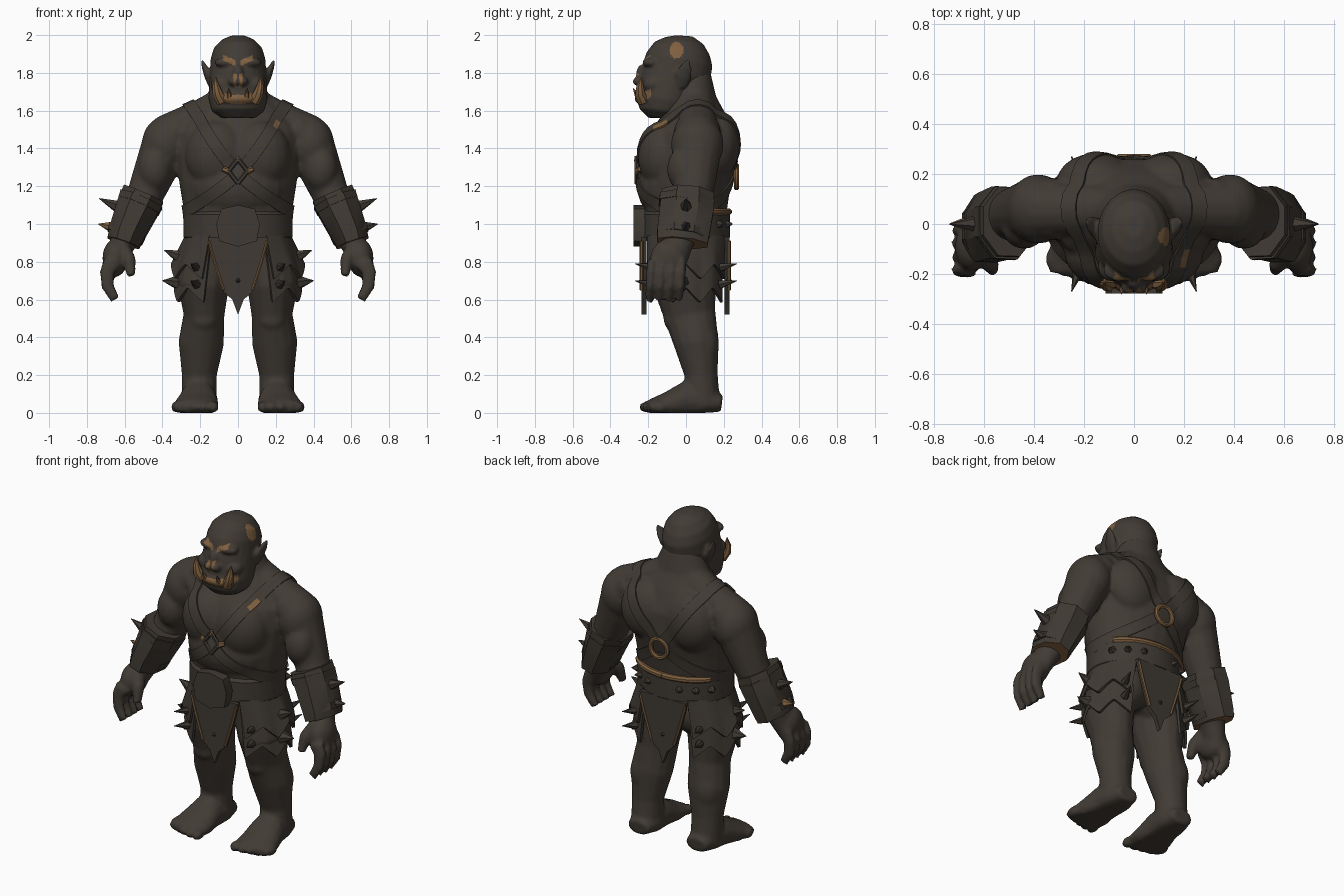
import bpy, bmesh
from math import sin, cos, pi
from mathutils import Vector, Matrix
from mathutils.bvhtree import BVHTree

cube = bpy.data.objects.get("Cube")
if cube:
    bpy.data.objects.remove(cube)

X, Y, Z = Vector((1, 0, 0)), Vector((0, 1, 0)), Vector((0, 0, 1))


def material(name, colour):
    mat = bpy.data.materials.new(name)
    mat.use_nodes = True
    mat.diffuse_color = (*colour, 1)
    shader = mat.node_tree.nodes["Principled BSDF"]
    shader.inputs["Base Color"].default_value = (*colour, 1)
    shader.inputs["Roughness"].default_value = 0.9
    return mat


skin = material("dark skin", (.054, .044, .035))
leather = material("dark leather", (.051, .042, .033))
tan = material("tan", (.21, .115, .05))


def signs(xs):
    """Both sides for a part wholly on the left, one for a central part."""
    return (1, -1) if min(xs) > -1e-6 and max(xs) > 1e-6 else (1,)


def ball(bm, centre, radii):
    for s in signs([centre[0]]):
        place = Matrix.Translation((centre[0] * s, centre[1], centre[2]))
        size = Matrix.Diagonal((*radii, 1))
        bmesh.ops.create_uvsphere(bm, u_segments=20, v_segments=14, radius=1, matrix=place @ size)


def tube(bm, path, sides=14, ref=X):
    """Loft elliptical rings (x, y, z, radius along ref, other radius)."""
    points = [Vector(p[:3]) for p in path]
    for s in signs([p.x for p in points]):
        rings = []
        for i, (centre, p) in enumerate(zip(points, path)):
            t = (points[min(i + 1, len(path) - 1)] - points[max(i - 1, 0)]).normalized()
            side = (ref - t * ref.dot(t)).normalized()
            other = t.cross(side)
            ring = []
            for k in range(sides):
                a = 2 * pi * (k + .5) / sides
                v = centre + side * cos(a) * p[3] + other * sin(a) * p[4]
                ring.append(bm.verts.new((v.x * s, v.y, max(v.z, 0))))
            rings.append(ring)
        for low, high in zip(rings, rings[1:]):
            for k in range(sides):
                j = (k + 1) % sides
                bm.faces.new((low[k], low[j], high[j], high[k]))
        bm.faces.new(rings[0])
        bm.faces.new(rings[-1])


def spike(bm, base, tip, r=.03):
    tube(bm, [(*base, r, r), (*tip, .002, .002)], 6, Vector((.1, .2, 1)))


def plate(bm, outline, y, thick):
    face = bm.faces.new([bm.verts.new((x, y, z)) for x, z in outline])
    moved = bmesh.ops.extrude_face_region(bm, geom=[face])["geom"]
    verts = [v for v in moved if isinstance(v, bmesh.types.BMVert)]
    bmesh.ops.translate(bm, verts=verts, vec=Y * thick)


def sheet(bm, rows, thick, closed=False):
    """Skin a grid of points and give it thickness."""
    grid = [[bm.verts.new(p) for p in row] for row in rows]
    faces = []
    for a, b in zip(grid, grid[1:] + (grid[:1] if closed else [])):
        for k in range(len(a) - 1):
            faces.append(bm.faces.new((a[k], a[k + 1], b[k + 1], b[k])))
    bmesh.ops.recalc_face_normals(bm, faces=faces)
    bmesh.ops.solidify(bm, geom=faces, thickness=thick)


def finish(name, bm, mat, voxel=0, soften=0):
    bmesh.ops.recalc_face_normals(bm, faces=bm.faces)
    obj = bpy.data.objects.new(name, bpy.data.meshes.new(name))
    bm.to_mesh(obj.data)
    bm.free()
    bpy.context.collection.objects.link(obj)
    if voxel:
        remesh = obj.modifiers.new("fuse", "REMESH")
        remesh.mode, remesh.voxel_size = "VOXEL", voxel
        smooth = obj.modifiers.new("soften", "SMOOTH")
        smooth.factor, smooth.iterations = .5, soften
        evaluated = obj.evaluated_get(bpy.context.evaluated_depsgraph_get())
        mesh = bpy.data.meshes.new_from_object(evaluated)
        obj.modifiers.clear()
        obj.data = mesh
        mesh.shade_smooth()
    obj.data.materials.clear()
    obj.data.materials.append(mat)
    if not voxel:
        bpy.ops.object.select_all(action="DESELECT")
        obj.select_set(True)
        bpy.context.view_layer.objects.active = obj
        bpy.ops.object.shade_smooth_by_angle(angle=.6)
    return obj


def paint(obj, rule):
    """Colour the faces that meet the rule tan."""
    obj.data.materials.append(tan)
    for f in obj.data.polygons:
        f.material_index = int(rule(*f.center, f.normal))


# Body: trunk, muscles, arms, hands, legs and feet fused together
bm = bmesh.new()
tube(bm, [(0, 0, .74, .24, .15), (0, 0, .9, .28, .2), (0, 0, 1.05, .285, .215),
          (0, 0, 1.2, .31, .235), (0, .02, 1.35, .33, .25), (0, .04, 1.48, .34, .22),
          (0, .04, 1.58, .27, .17), (0, .035, 1.67, .17, .125), (0, .03, 1.8, .11, .1)], 24)
ball(bm, (0, -.06, 1.2), (.27, .2, .2))
ball(bm, (.11, -.11, 1.36), (.17, .145, .19))
ball(bm, (.15, .17, 1.42), (.16, .115, .18))
ball(bm, (.12, .07, .82), (.14, .13, .14))
tube(bm, [(.07, .06, 1.64, .09, .09), (.2, .06, 1.575, .085, .1), (.38, .06, 1.48, .1, .11)], ref=Z)
ball(bm, (.385, .06, 1.42), (.125, .14, .15))
tube(bm, [(.3, .06, 1.52, .09, .12), (.39, .06, 1.42, .125, .135), (.435, .05, 1.29, .115, .12),
          (.485, .04, 1.17, .1, .105), (.54, .01, 1.04, .095, .1), (.61, -.04, .9, .07, .08),
          (.64, -.07, .83, .06, .085)])
ball(bm, (.44, -.01, 1.29), (.09, .09, .12))
ball(bm, (.65, -.09, .82), (.068, .1, .1))
for i in range(4):
    y = -.02 - i * .054
    tube(bm, [(.665, y, .8, .05, .024), (.695, y - .005, .74, .04, .024),
              (.69, y - .01, .67, .034, .023), (.65, y - .015, .6, .027, .02)], 10)
tube(bm, [(.62, -.1, .88, .045, .05), (.575, -.16, .81, .036, .036), (.565, -.185, .725, .024, .024)])
tube(bm, [(.14, 0, .88, .14, .17), (.185, -.01, .68, .14, .17), (.18, .02, .52, .11, .138),
          (.195, .055, .37, .122, .12), (.205, .08, .2, .094, .088), (.205, .085, .03, .092, .1)])
ball(bm, (.18, -.06, .5), (.075, .06, .07))
ball(bm, (.21, .1, .36), (.09, .075, .13))
tube(bm, [(.2, .19, .05, .07, .045), (.2, .1, .06, .095, .08), (.21, 0, .07, .1, .1),
          (.22, -.1, .04, .12, .07), (.225, -.2, .03, .12, .037)])
for i in range(5):
    ball(bm, (.13 + i * .049, -.205 + i * i * .004, .031), (.028, .045, .031))
body = finish("body", bm, skin, .012, 5)

# Head with long skull, heavy jaw, brow, nose and pointed ears
bm = bmesh.new()
tube(bm, [(0, -.12, 1.562, .09, .08), (0, -.12, 1.6, .14, .13), (0, -.11, 1.66, .157, .148),
          (0, -.085, 1.74, .152, .165), (0, -.045, 1.82, .147, .185), (0, -.033, 1.875, .145, .178),
          (0, -.02, 1.93, .127, .15), (0, -.01, 1.97, .09, .105), (0, -.008, 1.996, .04, .045)], 28)
ball(bm, (.06, -.185, 1.855), (.065, .045, .028))
ball(bm, (.09, -.17, 1.74), (.055, .06, .045))
ball(bm, (0, -.235, 1.785), (.03, .03, .06))
ball(bm, (.025, -.25, 1.755), (.028, .032, .025))
ball(bm, (0, -.215, 1.665), (.11, .058, .036))
ball(bm, (0, -.02, 1.64), (.13, .13, .11))
tube(bm, [(.13, -.03, 1.73, .025, .035), (.157, -.015, 1.785, .022, .045),
          (.177, 0, 1.83, .015, .033), (.192, .01, 1.87, .005, .008)])
head = finish("head", bm, skin, .009, 3)


def face_paint(x, y, z, normal):
    ax = abs(x)
    brow = y < -.12 and .012 < ax < .08 and abs(z - 1.845 - .45 * ax) < .015
    lip = y < -.13 and ax < .13 and abs(z - 1.658 - 2 * ax * ax) < .024
    nose = y < -.22 and .008 < ax < .026 and abs(z - 1.76) < .035
    temple = x > 0 and ((y + .05) / .036) ** 2 + ((z - 1.92) / .045) ** 2 < 1
    return brow or lip or nose or temple


paint(head, face_paint)

# Tusks
bm = bmesh.new()
tube(bm, [(.085, -.225, 1.65, .032, .032), (.108, -.243, 1.69, .029, .029),
          (.118, -.243, 1.73, .02, .02), (.118, -.235, 1.78, .002, .002)], 8)
spike(bm, (.045, -.255, 1.67), (.05, -.28, 1.72), .016)
finish("tusks", bm, tan)

# Crossed chest straps laid on the body surface, one with a worn edge
skin_mesh = bmesh.new()
skin_mesh.from_mesh(body.data)
tree = BVHTree.FromBMesh(skin_mesh)
skin_mesh.free()
bm = bmesh.new()
for s in (1, -1):
    rows = []
    for i in range(56):
        t = 2 * pi * i / 56
        slope = .79 + .17 * cos(t)
        ray = Vector((s * cos(slope), 0, sin(slope))) * cos(t) + Y * sin(t)
        across = Vector((-s * sin(slope), 0, cos(slope)))
        row = []
        for k in (-.032, 0, .032):
            start = Vector((0, .02, 1.27)) + across * k
            hit = tree.ray_cast(start, ray)[0] or start + ray * .3
            row.append(hit + ray * .01)
        rows.append(row)
    sheet(bm, rows, .014, closed=True)
straps = finish("chest_straps", bm, leather)
paint(straps, lambda x, y, z, normal: x > .18 and y < -.05 and abs(z - 1.52) < .02)

# Diamond buckle on the chest, ring on the back
front = tree.ray_cast(Vector((0, -1, 1.28)), Y)[0].y - .02
back = tree.ray_cast(Vector((0, 1, 1.25)), -Y)[0].y + .018
bm = bmesh.new()
for s in (1, -1):
    for h in (.065, -.065):
        tube(bm, [(0, front, 1.28 + h, .012, .012), (.05 * s, front, 1.28, .012, .012)], 6, Y)
finish("chest_buckle", bm, leather)
bm = bmesh.new()
tube(bm, [(.045, front, 1.28, .014, .02), (.08, front + .015, 1.29, .01, .012)], 6, Y)
tube(bm, [(0, front, 1.33, .014, .014), (0, front, 1.36, .01, .01)], 6)
finish("buckle_prongs", bm, tan)
bm = bmesh.new()
circle = [2 * pi * i / 20 for i in range(21)]
tube(bm, [(.058 * sin(a), back, 1.25 + .058 * cos(a), .014, .014) for a in circle], 8, Y)
finish("back_ring", bm, tan)

# Belt, its front plate and back studs
bm = bmesh.new()
tube(bm, [(0, 0, .91, .275, .215), (0, 0, .93, .29, .235), (0, 0, 1.05, .29, .235),
          (0, 0, 1.07, .275, .215)], 28)
plate(bm, [(-.1, .91), (0, .88), (.1, .91), (.115, 1), (.09, 1.08), (0, 1.1), (-.09, 1.08),
           (-.115, 1)], -.278, .06)
for a in (.5, .85, 1.2):
    way = Vector((cos(a), sin(a), 0))
    base = Vector((.28 * way.x, .22 * way.y, 1))
    spike(bm, base, base + way * .045)
finish("belt", bm, leather)
bm = bmesh.new()
arc = [pi / 2 - i * .13 for i in range(9)]
tube(bm, [(.285 * cos(a), .225 * sin(a), 1.065, .019, .019) for a in arc], 8, Z)
finish("belt_back_rim", bm, tan)

# Loincloth front and back, with tan edging
flap = [(-.16, .93), (-.125, .8), (-.075, .64), (-.03, .6), (0, .52),
        (.03, .6), (.075, .64), (.125, .8), (.16, .93)]
bm = bmesh.new()
plate(bm, flap, -.235, .025)
plate(bm, flap, .205, .025)
for y, end in ((-.23, -.25), (.225, .245)):
    spike(bm, (0, y, .7), (0, end, .7), .016)
finish("loincloth", bm, leather)
bm = bmesh.new()
for y in (-.235, .228):
    tube(bm, [(.155, y, .91, .008, .01), (.125, y, .8, .008, .01), (.077, y, .65, .008, .01)], 6)
finish("loincloth_edging", bm, tan)

# Ragged hip hides in two layers, with spikes
bm = bmesh.new()
for s in (1, -1):
    for reach, low, tears in ((.265, .585, 3), (.28, .71, 3)):
        rows = []
        for i in range(41):
            u = i / 40
            a = (u - .5) * 2
            hem = low + .08 * abs((u * tears + .5) % 1 * 2 - 1)
            row = []
            for v in (0, .35, .7, 1):
                x = (reach + .075 * v) * cos(a) * s
                row.append((x, (reach - .035) * sin(a), .94 + (hem - .94) * v))
            rows.append(row)
        sheet(bm, rows, .015)
finish("hip_hides", bm, leather)
bm = bmesh.new()
spike(bm, (.29, -.02, .82), (.39, -.02, .86), .045)
spike(bm, (.31, -.02, .69), (.4, -.02, .7), .045)
for y in (-.18, .18):
    for z in (.77, .68):
        spike(bm, (.22, y, z), (.25, y * 1.5, z + .02), .025)
finish("hip_spikes", bm, leather)

# Forearm guards with an upper and a lower band, tan underneath
bm = bmesh.new()
tube(bm, [(.5, .01, 1.16, .122, .15), (.53, .005, 1.09, .122, .155),
          (.59, -.015, .95, .104, .15), (.607, -.02, .9, .095, .145)], 8)
for x, y, z, r in ((.512, .005, 1.13, .128), (.585, -.012, .965, .11)):
    tube(bm, [(x, y, z, r, r + .03), (x + .015, y - .005, z - .035, r - .004, r + .028)], 8)
guards = finish("forearm_guards", bm, leather)
paint(guards, lambda x, y, z, normal: z < .92 and normal.z < -.7)

# Forearm spikes, the lower right one in tan
bm = bmesh.new()
spike(bm, (.61, 0, 1.08), (.735, 0, 1.135), .042)
spike(bm, (.65, 0, .98), (.74, 0, 1), .038)
spikes = finish("forearm_spikes", bm, leather)
paint(spikes, lambda x, y, z, normal: x < -.63 and z < 1.03)
